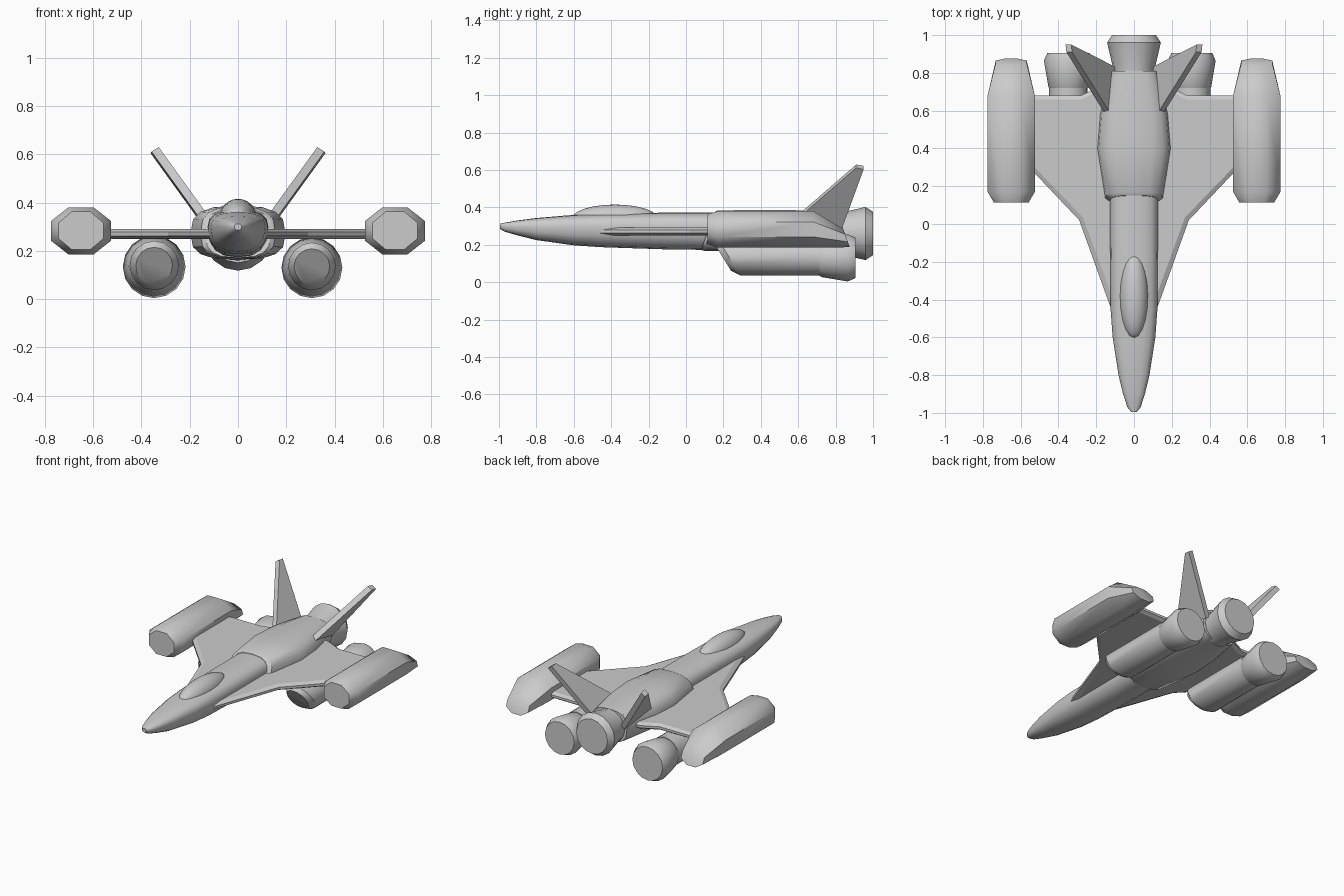
import bpy, bmesh
from math import cos, sin, pi, radians, copysign

cube = bpy.data.objects.get("Cube")
if cube:
    bpy.data.objects.remove(cube)

grey = bpy.data.materials.new("hull_grey")
grey.use_nodes = True
GREY = (0.6, 0.6, 0.6, 1)
grey.diffuse_color = GREY
grey.node_tree.nodes["Principled BSDF"].inputs["Base Color"].default_value = GREY


def finish(name, bm, angle=35):
    bmesh.ops.recalc_face_normals(bm, faces=bm.faces)
    mesh = bpy.data.meshes.new(name)
    bm.to_mesh(mesh)
    bm.free()
    mesh.materials.append(grey)
    obj = bpy.data.objects.new(name, mesh)
    bpy.context.collection.objects.link(obj)
    bpy.ops.object.select_all(action='DESELECT')
    obj.select_set(True)
    bpy.context.view_layer.objects.active = obj
    bpy.ops.object.shade_smooth_by_angle(angle=radians(angle))
    return obj


def skin(name, rings, angle=35):
    """Bridge matching closed rings of points and cap both ends."""
    bm = bmesh.new()
    loops = [[bm.verts.new(p) for p in ring] for ring in rings]
    n = len(loops[0])
    for a, b in zip(loops, loops[1:]):
        for i in range(n):
            j = (i + 1) % n
            bm.faces.new((a[i], a[j], b[j], b[i]))
    bm.faces.new(loops[0])
    bm.faces.new(loops[-1])
    return finish(name, bm, angle)


def section(y, rx, low, high, cx=0, mid=None, shear=0, n=16, power=1, turn=0):
    """Rounded cross-section; shear leans it along y with height."""
    mid = (low + high) / 2 if mid is None else mid
    pts = []
    for i in range(n):
        a = 2 * pi * (i + turn) / n
        c, s = [copysign(abs(v) ** power, v) for v in (cos(a), sin(a))]
        z = mid + s * (high - mid if s > 0 else mid - low)
        pts.append((cx + rx * c, y + shear * (z - mid), z))
    return pts


def turned(name, cx, cz, profile):
    """Round part along y from (y, radius, shear) stations."""
    skin(name, [section(y, r, cz - r, cz + r, cx, shear=k) for y, r, k in profile])


# Fuselage with pointed nose
hull = [(-0.995, 0.015, 0.285, 0.312), (-0.97, 0.035, 0.27, 0.318),
        (-0.9, 0.058, 0.25, 0.33), (-0.8, 0.082, 0.225, 0.343),
        (-0.6, 0.113, 0.197, 0.36), (-0.45, 0.124, 0.187, 0.366),
        (-0.1, 0.126, 0.175, 0.372), (0.8, 0.126, 0.165, 0.372)]
skin("fuselage", [section(y, w, lo, hi, mid=0.3, power=0.8) for y, w, lo, hi in hull])

# Widened rear body with a leaning front rim
rear = [(0.115, 0.135, 0.172, 0.375, 0.35), (0.13, 0.155, 0.168, 0.383, 0.35),
        (0.4, 0.197, 0.163, 0.387, 0), (0.58, 0.182, 0.163, 0.385, 0),
        (0.81, 0.128, 0.16, 0.372, 0)]
skin("rear_body", [section(y, w, lo, hi, mid=0.27, shear=k, power=0.7)
                   for y, w, lo, hi, k in rear])

# Canopy bubble
bm = bmesh.new()
bmesh.ops.create_uvsphere(bm, u_segments=20, v_segments=12, radius=1)
for v in bm.verts:
    v.co = (v.co.x * 0.076, v.co.y * 0.23 - 0.38, v.co.z * 0.075 + 0.34)
finish("canopy", bm, 60)

# Main nozzle
turned("main_nozzle", 0, 0.26, [(0.78, 0.11, 0), (0.83, 0.112, 0),
                                (0.96, 0.142, 0), (1.0, 0.116, 0)])

# Wing planform: outer edge and the inset edge of its flat faces
edge = [(0.06, -0.62), (0.29, 0.02), (0.56, 0.305), (0.56, 0.68),
        (0.28, 0.68), (0.17, 0.735), (0.06, 0.735)]
inset = [(0.06, -0.54), (0.27, 0.035), (0.56, 0.335), (0.56, 0.66),
         (0.275, 0.66), (0.165, 0.715), (0.06, 0.715)]
wing_layers = [(inset, 0.249), (edge, 0.262), (edge, 0.278), (inset, 0.291)]

# Tail fin corners at mid thickness
fin = [(0.13, 0.57, 0.325), (0.343, 0.91, 0.62), (0.347, 0.95, 0.613), (0.11, 0.83, 0.285)]

# Wingtip pod stations: y, half width, bottom, top, shear
pod = [(0.115, 0.093, 0.205, 0.362, 0), (0.17, 0.125, 0.185, 0.38, 0),
       (0.68, 0.125, 0.185, 0.38, 0), (0.858, 0.082, 0.187, 0.285, -0.36)]
fit = 1 / cos(pi / 8)

for side, s in (("left", 1), ("right", -1)):
    skin(side + "_wing", [[(s * x, y, z) for x, y in line] for line, z in wing_layers], 20)
    skin(side + "_tail_fin", [[(s * (x + d), y, z - d * 0.6) for x, y, z in fin]
                              for d in (-0.015, 0.015)], 20)
    rings = []
    for y, w, lo, hi, k in pod:
        grow = (hi - lo) / 2 * (fit - 1)
        rings.append(section(y, w * fit, lo - grow, hi + grow, s * 0.65,
                             shear=k, n=8, turn=0.5))
    skin(side + "_wingtip_pod", rings, 50)

# Underslung engines with slanted intakes and flared nozzles
for side, cx, cz, size in (("left", 0.306, 0.13, 0.97), ("right", -0.347, 0.134, 1)):
    turned(side + "_engine", cx, cz + 0.005,
           [(0.195, 0.076 * size, -0.62), (0.23, 0.102 * size, -0.62),
            (0.72, 0.102 * size, 0)])
    turned(side + "_engine_nozzle", cx, cz,
           [(0.7, 0.09 * size, 0), (0.725, 0.106 * size, 0),
            (0.865, 0.13 * size, 0), (0.905, 0.112 * size, 0)])
